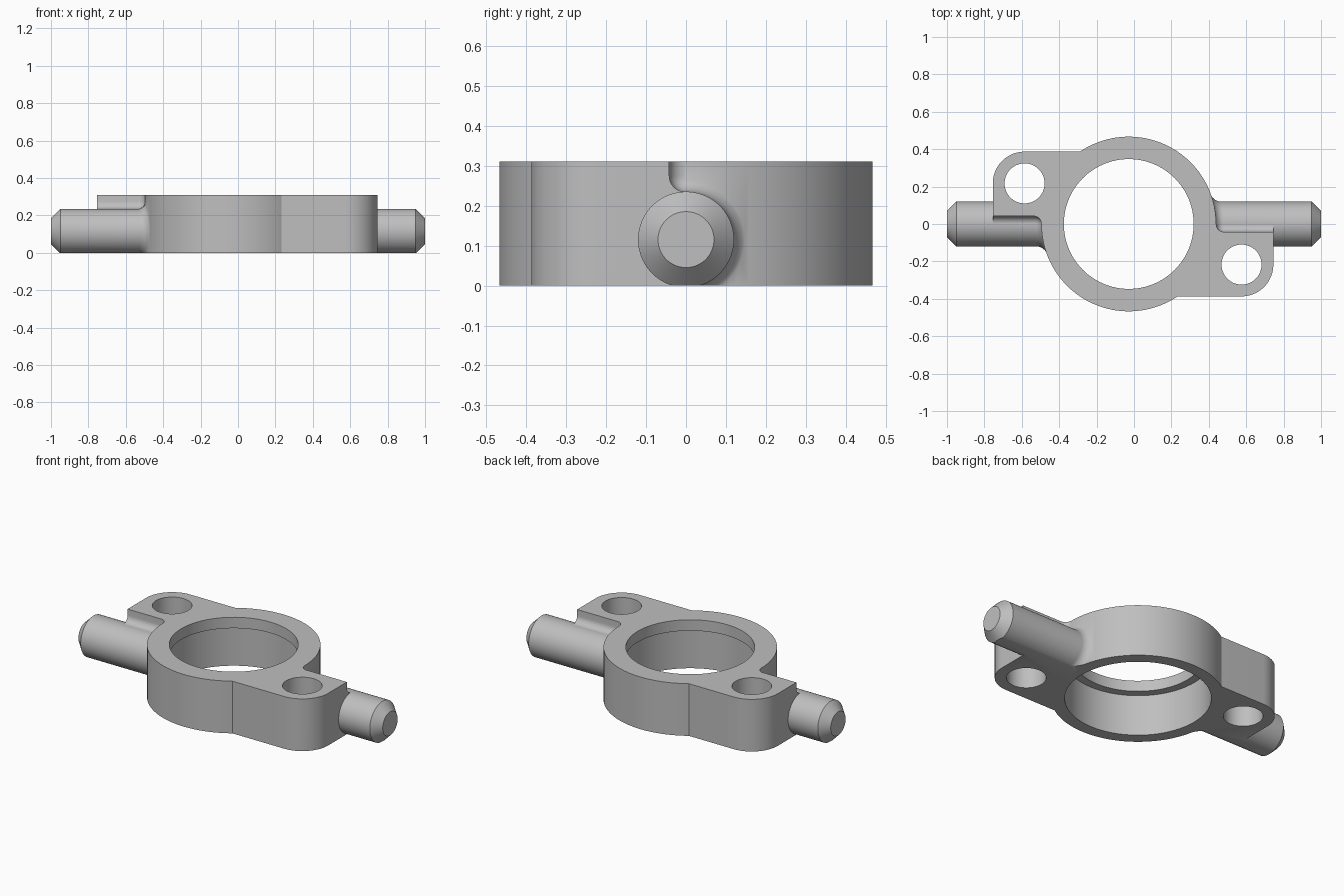
import bpy
import bmesh
from math import sin, cos, pi, sqrt
from mathutils import Vector, Matrix

old = bpy.data.objects.get("Cube")
if old:
    bpy.data.objects.remove(old, do_unlink=True)

HEIGHT = 0.31
RING_X, RING_R = -0.028, 0.467
PIN_Z, PIN_R = 0.115, 0.12
FILLET = 0.045

grey = bpy.data.materials.new("plain_grey")
grey.use_nodes = True
grey.diffuse_color = (0.52, 0.52, 0.52, 1)
grey.node_tree.nodes["Principled BSDF"].inputs["Base Color"].default_value = grey.diffuse_color


def finish(name, bm):
    bmesh.ops.recalc_face_normals(bm, faces=bm.faces)
    mesh = bpy.data.meshes.new(name)
    bm.to_mesh(mesh)
    bm.free()
    mesh.materials.append(grey)
    obj = bpy.data.objects.new(name, mesh)
    bpy.context.collection.objects.link(obj)
    return obj


def prism(name, outline, z0, z1):
    bm = bmesh.new()
    face = bm.faces.new([bm.verts.new((x, y, z0)) for x, y in outline])
    top = bmesh.ops.extrude_face_region(bm, geom=[face])["geom"]
    verts = [g for g in top if isinstance(g, bmesh.types.BMVert)]
    bmesh.ops.translate(bm, verts=verts, vec=(0, 0, z1 - z0))
    return finish(name, bm)


def box(name, x, y, z):
    return prism(name, [(x[0], y[0]), (x[1], y[0]), (x[1], y[1]), (x[0], y[1])], *z)


def circle(cx, cy, r, n=96):
    return [(cx + r * cos(2 * pi * i / n), cy + r * sin(2 * pi * i / n)) for i in range(n)]


def lathe(name, profile, steps=72):
    """Revolve (height, radius) points around z; the ends lie on the axis."""
    bm = bmesh.new()
    verts = [bm.verts.new((r, 0, h)) for h, r in profile]
    edges = [bm.edges.new(pair) for pair in zip(verts, verts[1:])]
    bmesh.ops.spin(bm, geom=verts + edges, cent=(0, 0, 0), axis=(0, 0, 1),
                   angle=2 * pi, steps=steps, use_merge=True)
    bmesh.ops.remove_doubles(bm, verts=bm.verts, dist=1e-5)
    return finish(name, bm)


def apply(obj, mod):
    bpy.context.view_layer.objects.active = obj
    bpy.ops.object.modifier_apply(modifier=mod.name)


def combine(obj, other, operation):
    mod = obj.modifiers.new("combine", "BOOLEAN")
    mod.operation, mod.solver, mod.object = operation, "EXACT", other
    apply(obj, mod)
    bpy.data.objects.remove(other, do_unlink=True)


# Ring, with spare height that is trimmed off at the end
body = prism("ring_body", circle(RING_X, 0, RING_R, 128), -0.05, 0.36)

for side in (1, -1):
    edge = RING_R + side * RING_X       # where the ring meets the pin axis
    end = 0.75 - side * 0.005           # outer end of the ear

    # Mounting ear with one rounded corner
    radius = 0.17
    hole = (end - radius, -0.387 + radius)
    arc = [(hole[0] + radius * cos(a), hole[1] + radius * sin(a))
           for a in (-pi / 2 + pi / 2 * i / 20 for i in range(21))]
    outline = [(0.2, -0.004), (0.2, -0.387)] + arc + [(end, -0.004)]
    ear = prism("ear", [(side * x, side * y) for x, y in outline], -0.05, 0.36)

    # Rounded relief in the ear above the pin
    xs = sorted((side * (edge + 0.001), side * 1.3))
    ys = sorted((-side * 0.042, side * 0.4))
    relief = box("relief_cutter", xs, ys, (PIN_Z + PIN_R - 0.0005, 0.7))
    bevel = relief.modifiers.new("bevel", "BEVEL")
    bevel.width, bevel.segments = 0.04, 8
    apply(relief, bevel)
    combine(ear, relief, "DIFFERENCE")
    combine(body, ear, "UNION")

    # Chamfered pin, flared where it meets the ring
    base = edge - 0.004
    flare = [(base + FILLET * (1 - cos(a)), PIN_R + FILLET * (1 - sin(a)))
             for a in (pi / 2 * i / 8 for i in range(9))]
    profile = [(base - 0.03, 0), (base - 0.03, PIN_R + FILLET)] + flare
    profile += [(0.95, PIN_R), (1, 0.07), (1, 0)]
    pin = lathe("pin", profile)
    pin.data.transform(Matrix.Rotation(pi / 2, 4, "Y"))
    for v in pin.data.vertices:         # bend the flare around the ring
        if v.co.x < base + FILLET + 0.001:
            v.co.x += sqrt(RING_R ** 2 - v.co.y ** 2) - RING_R
    if side < 0:
        pin.data.transform(Matrix.Rotation(pi, 4, "Z"))
    pin.data.transform(Matrix.Translation(Vector((0, 0, PIN_Z))))
    combine(body, pin, "UNION")

    # Bolt hole
    drill = prism("drill", circle(side * hole[0], side * hole[1], 0.107, 64), -0.2, 0.6)
    combine(body, drill, "DIFFERENCE")

# Stepped bore: wide from below, with a narrow lip at the top
bore = lathe("bore_cutter", [(-0.2, 0), (-0.2, 0.395), (0.245, 0.395),
                             (0.245, 0.347), (0.6, 0.347), (0.6, 0)], 96)
bore.data.transform(Matrix.Translation(Vector((RING_X, 0, 0))))
combine(body, bore, "DIFFERENCE")

# Trim flat at top and bottom
combine(body, box("slab", (-1.5, 1.5), (-1, 1), (0, HEIGHT)), "INTERSECT")

bpy.ops.object.select_all(action="DESELECT")
body.select_set(True)
bpy.context.view_layer.objects.active = body
bpy.ops.object.shade_smooth_by_angle(angle=pi / 6)
